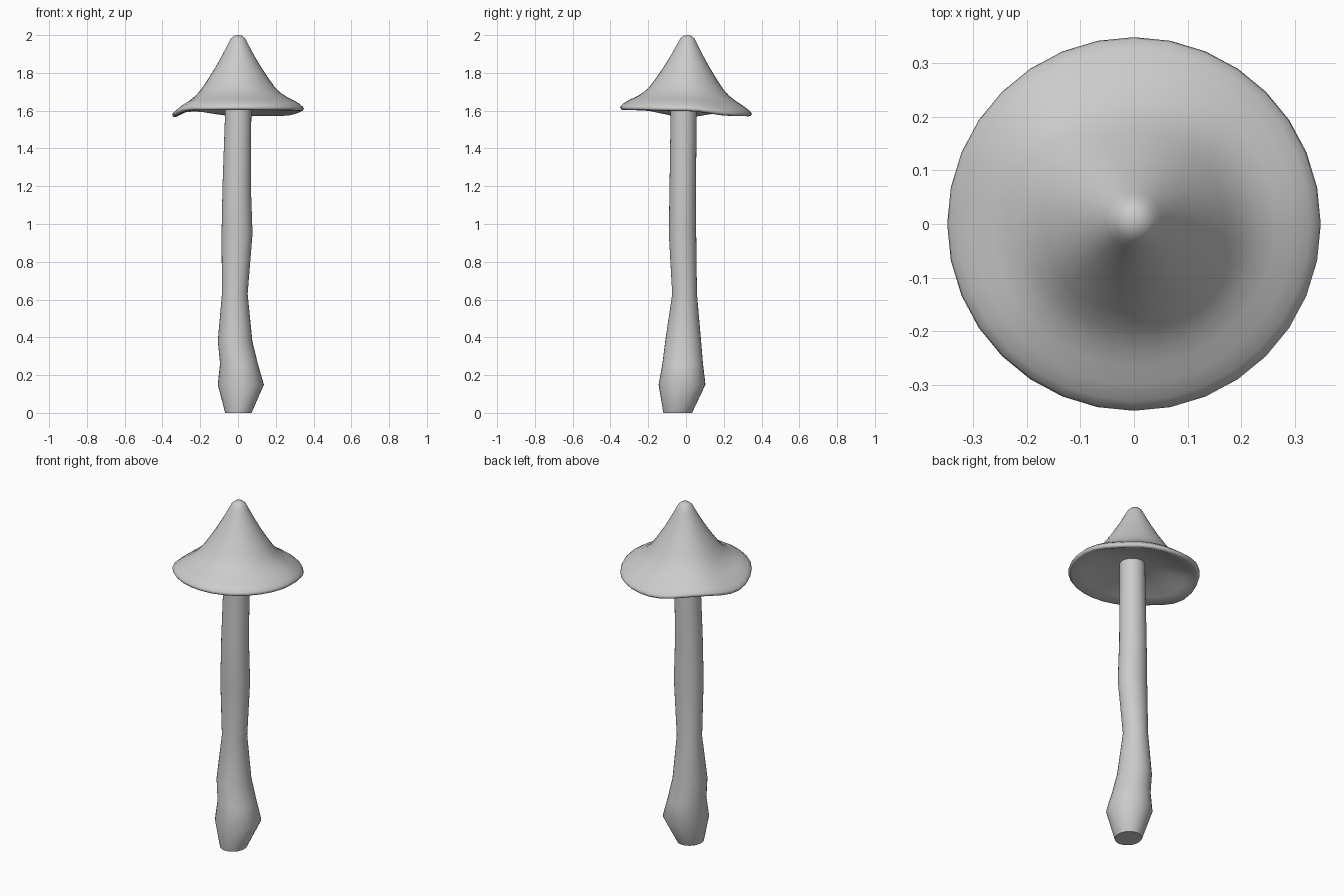
import bpy, bmesh, math

if "Cube" in bpy.data.objects:
    bpy.data.objects.remove(bpy.data.objects["Cube"])

N = 32


def loft(name, rings, angle):
    """Skin a list of closed rings and cap both ends."""
    bm = bmesh.new()
    vs = [[bm.verts.new(p) for p in ring] for ring in rings]
    for a, b in zip(vs, vs[1:]):
        for i in range(N):
            j = (i + 1) % N
            bm.faces.new((a[i], a[j], b[j], b[i]))
    bm.faces.new(vs[0][::-1])
    bm.faces.new(vs[-1])
    bmesh.ops.recalc_face_normals(bm, faces=bm.faces)
    me = bpy.data.meshes.new(name)
    bm.to_mesh(me)
    bm.free()
    ob = bpy.data.objects.new(name, me)
    bpy.context.collection.objects.link(ob)
    bpy.ops.object.select_all(action='DESELECT')
    ob.select_set(True)
    bpy.context.view_layer.objects.active = ob
    bpy.ops.object.shade_smooth_by_angle(angle=math.radians(angle))
    return ob


# stem: height and left/right, front/back extents of each section
stem = [(0.0, -.068, .072, -.12, .032), (.15, -.107, .137, -.145, .103),
        (.26, -.095, .105, -.125, .09), (.38, -.107, .076, -.11, .08),
        (.63, -.085, .051, -.073, .058), (.95, -.087, .077, -.091, .054),
        (1.2, -.082, .068, -.087, .053), (1.68, -.065, .071, -.08, .057)]
rings = []
for z, x0, x1, y0, y1 in stem:
    rings.append([((x0 + x1) / 2 + (x1 - x0) / 2 * math.cos(2 * math.pi * i / N),
                   (y0 + y1) / 2 + (y1 - y0) / 2 * math.sin(2 * math.pi * i / N), z)
                  for i in range(N)])
loft("stem", rings, 50)

# cap: profile from the tip, round the rim, to the ceiling above the stem
profile = [(.008, 2.0), (.022, 1.996), (.038, 1.982), (.052, 1.955), (.085, 1.893),
           (.125, 1.825), (.17, 1.757), (.20, 1.716), (.23, 1.688), (.265, 1.665),
           (.30, 1.647), (.33, 1.627), (.345, 1.613), (.349, 1.603), (.342, 1.594),
           (.33, 1.592), (.28, 1.611), (.22, 1.632), (.15, 1.65), (.06, 1.662)]
# rim wave, sampled every 45 degrees from +x
wave = [.006, -.02, -.022, .004, -.026, .010, .012, .010]


def rim_wave(t):
    u = t / (2 * math.pi) * len(wave)
    k = int(u)
    f = (1 - math.cos(math.pi * (u - k))) / 2
    return wave[k % 8] * (1 - f) + wave[(k + 1) % 8] * f


rings = []
for r, z in profile:
    w = min(1, r / .32) ** 2
    lean = .008 * max(0, (z - 1.65) / .35)
    rings.append([(r * math.cos(t), r * math.sin(t) + lean, z + w * rim_wave(t))
                  for t in (2 * math.pi * i / N for i in range(N))])
loft("cap", rings, 75)
